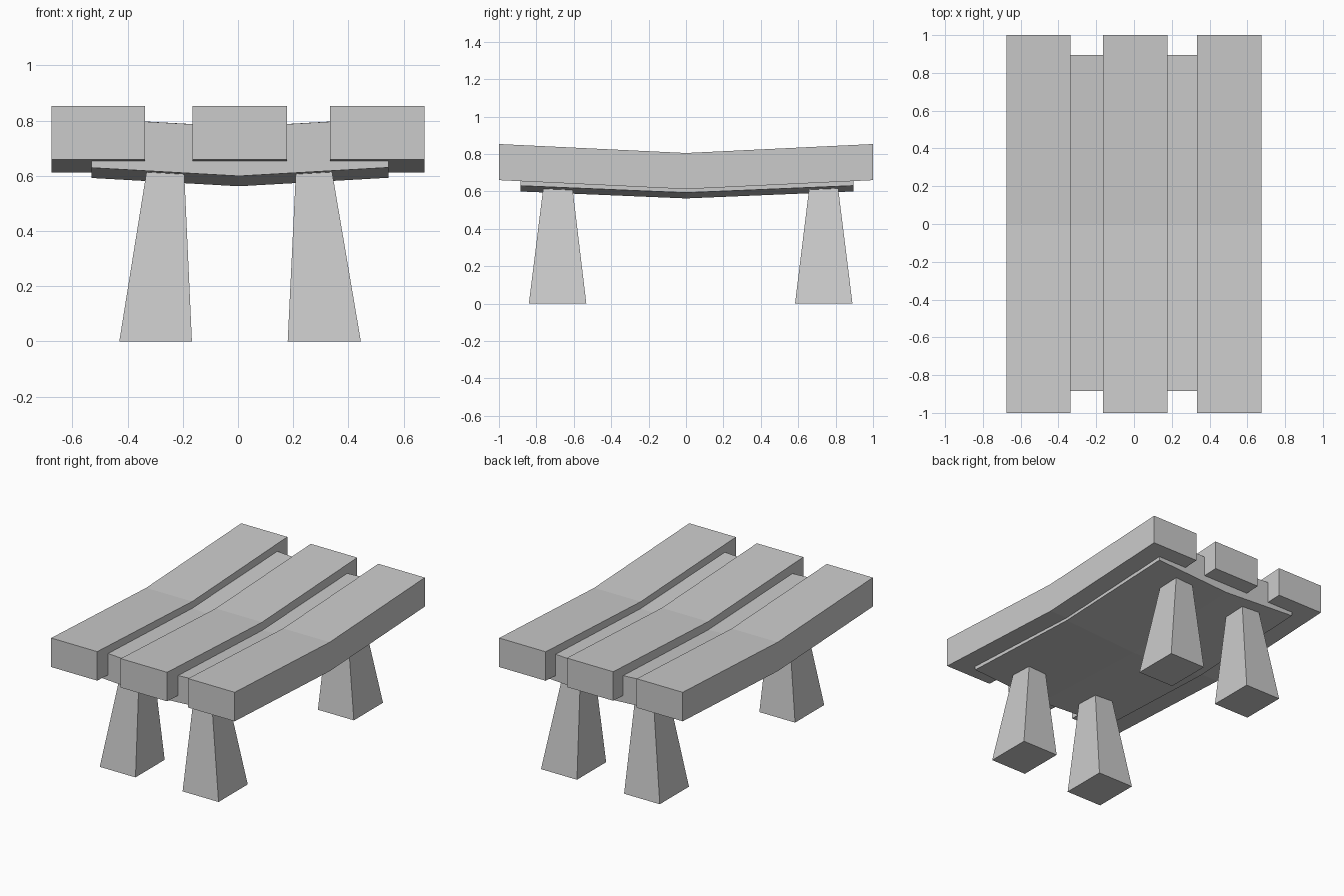
import bpy
import bmesh

cube = bpy.data.objects.get("Cube")
if cube:
    bpy.data.objects.remove(cube, do_unlink=True)

stone = bpy.data.materials.new("grey stone")
stone.use_nodes = True
grey = (0.6, 0.6, 0.6, 1)
stone.diffuse_color = grey
stone.node_tree.nodes["Principled BSDF"].inputs["Base Color"].default_value = grey


def make_object(name, bm):
    bmesh.ops.recalc_face_normals(bm, faces=bm.faces)
    mesh = bpy.data.meshes.new(name)
    bm.to_mesh(mesh)
    bm.free()
    mesh.materials.append(stone)
    obj = bpy.data.objects.new(name, mesh)
    bpy.context.collection.objects.link(obj)


def sagging_slab(name, xs, ys, bottom, thickness):
    """Closed slab on a grid of x and y stations; bottom(x, y) gives its underside."""
    bm = bmesh.new()
    grid = [[bm.verts.new((x, y, bottom(x, y))) for y in ys] for x in xs]
    for a, b in zip(grid, grid[1:]):
        for j in range(len(ys) - 1):
            bm.faces.new((a[j], a[j + 1], b[j + 1], b[j]))
    raised = bmesh.ops.extrude_face_region(bm, geom=bm.faces[:], use_keep_orig=True)
    verts = [v for v in raised["geom"] if isinstance(v, bmesh.types.BMVert)]
    bmesh.ops.translate(bm, verts=verts, vec=(0, 0, thickness))
    make_object(name, bm)


def tapered_leg(name, foot, top, height):
    """Four-sided leg; foot and top are (x0, x1, y0, y1) rectangles."""
    bm = bmesh.new()
    bmesh.ops.create_cube(bm, size=2)
    for v in bm.verts:
        x0, x1, y0, y1 = top if v.co.z > 0 else foot
        v.co = (x1 if v.co.x > 0 else x0,
                y1 if v.co.y > 0 else y0,
                height if v.co.z > 0 else 0)
    make_object(name, bm)


# Three long planks, dipping at mid length
planks = {"right": (-0.676, -0.337), "middle": (-0.164, 0.178), "left": (0.333, 0.676)}
for side, xs in planks.items():
    sagging_slab(side + "_plank", xs, (-1, 0, 1),
                 lambda x, y: 0.612 + 0.048 * abs(y), 0.193)

# Slab beneath the planks, dipping both ways
sagging_slab("under_slab", (-0.53, 0.004, 0.545), (-0.885, 0, 0.895),
             lambda x, y: 0.562 + 0.057 * abs(x) + 0.042 * abs(y), 0.178)

# Four splayed legs, tops sunk into the slab
leg_x = {"right": ((-0.43, -0.167), (-0.324, -0.197)),
         "left": ((0.18, 0.445), (0.212, 0.333))}
leg_y = {"front": ((-0.84, -0.533), (-0.758, -0.612)),
         "back": ((0.583, 0.89), (0.664, 0.808))}
for side, (foot_x, top_x) in leg_x.items():
    for end, (foot_y, top_y) in leg_y.items():
        tapered_leg(f"{end}_{side}_leg", foot_x + foot_y, top_x + top_y, 0.66)
